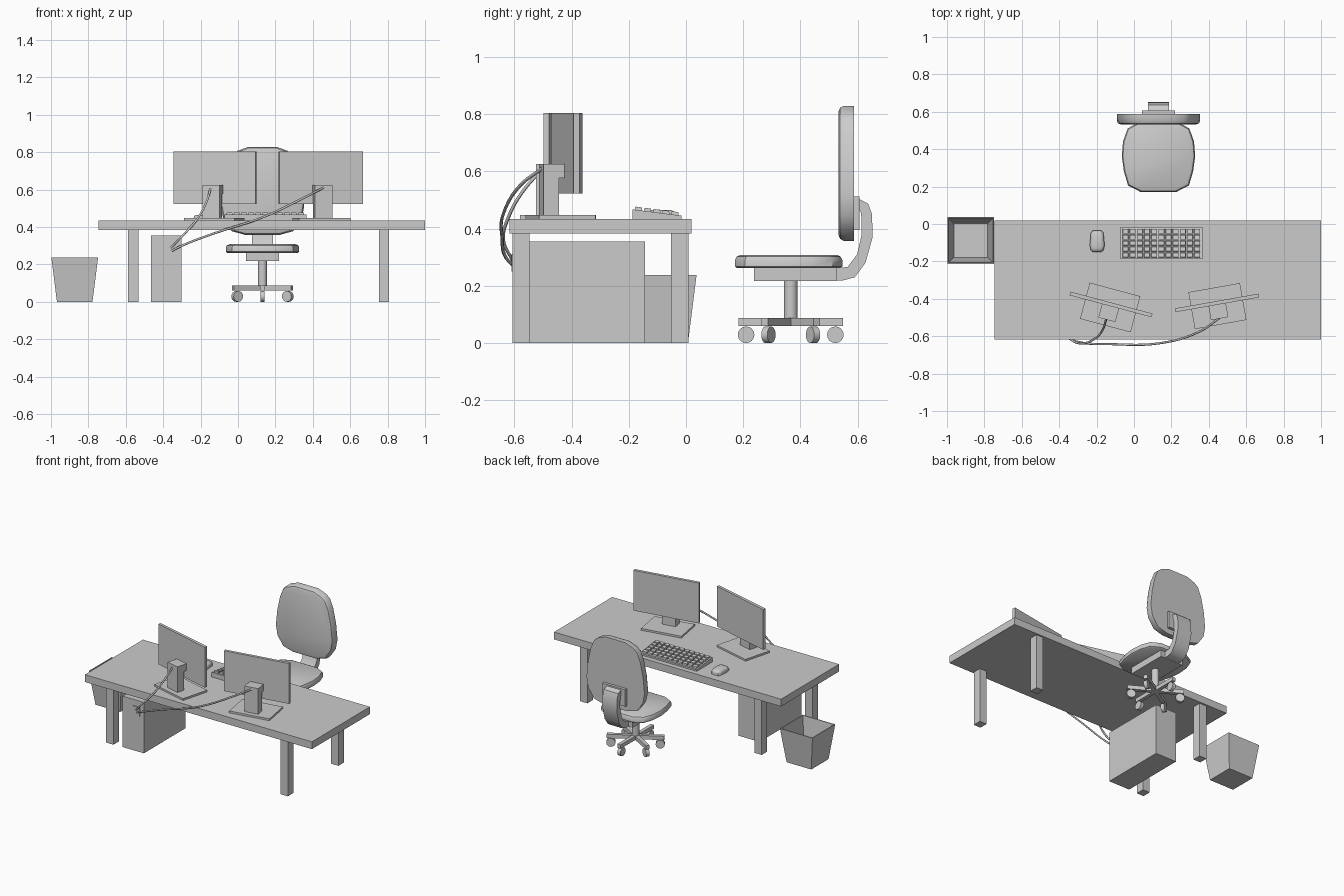
import bpy, math
from mathutils import Matrix, Vector

if "Cube" in bpy.data.objects:
    bpy.data.objects.remove(bpy.data.objects["Cube"])


def mesh(name, verts, faces, smooth=0):
    me = bpy.data.meshes.new(name)
    me.from_pydata(verts, [], faces)
    ob = bpy.data.objects.new(name, me)
    bpy.context.collection.objects.link(ob)
    bpy.ops.object.select_all(action='DESELECT')
    ob.select_set(True)
    bpy.context.view_layer.objects.active = ob
    bpy.ops.object.mode_set(mode='EDIT')
    bpy.ops.mesh.select_all(action='SELECT')
    bpy.ops.mesh.normals_make_consistent(inside=False)
    bpy.ops.object.mode_set(mode='OBJECT')
    if smooth:
        bpy.ops.object.shade_smooth_by_angle(angle=math.radians(smooth))
    return ob


def loft(name, loops, smooth=0):
    """Skin a stack of equal-length loops and cap both ends."""
    n = len(loops[0])
    verts = [v for loop in loops for v in loop]
    faces = [list(range(n))[::-1], list(range(len(verts) - n, len(verts)))]
    for k in range(len(loops) - 1):
        for i in range(n):
            j = (i + 1) % n
            faces.append([k * n + i, k * n + j, k * n + n + j, k * n + n + i])
    return mesh(name, verts, faces, smooth)


def rect(x0, x1, y0, y1, z):
    return [(x0, y0, z), (x1, y0, z), (x1, y1, z), (x0, y1, z)]


def box(name, x0, x1, y0, y1, z0, z1):
    return loft(name, [rect(x0, x1, y0, y1, z0), rect(x0, x1, y0, y1, z1)])


def mirrored(half):
    """Close a right-hand half outline by mirroring it over the first axis."""
    return half + [(-a, b) for a, b in reversed(half)]


# Desk
box("desk_top", -0.745, 1.0, -0.617, 0.02, 0.383, 0.434)
for side, x in (("left", -0.588), ("right", 0.753)):
    for end, y in (("front", -0.607), ("back", -0.052)):
        box(f"{end}_{side}_leg", x, x + 0.055, y, y + 0.06, 0, 0.384)

# Computer tower with socket plate
box("tower", -0.465, -0.302, -0.602, -0.143, 0, 0.354)
box("tower_socket", -0.382, -0.332, -0.609, -0.6, 0.25, 0.312)

# Waste bin: outer walls, thin rim, inner walls and floor
bx, by = -0.873, -0.088
loft("waste_bin", [rect(bx - a, bx + a, by - a, by + a, z) for a, z in
                   ((0.095, 0), (0.125, 0.238), (0.119, 0.238), (0.09, 0.012))])


# Monitors, turned towards the user
def monitor(name, x, y, angle):
    m = Matrix.Translation((x, y, 0)) @ Matrix.Rotation(math.radians(angle), 4, 'Z')
    parts = [box(name + "_screen", -0.227, 0.227, -0.01, 0.01, 0.523, 0.803),
             box(name + "_base", -0.14, 0.14, -0.117, 0.083, 0.433, 0.447)]
    side = [(-0.085, 0.445), (-0.031, 0.445), (-0.031, 0.577),
            (-0.008, 0.577), (-0.008, 0.625), (-0.085, 0.625)]
    parts.append(loft(name + "_neck", [[(s, b, c) for b, c in side] for s in (-0.047, 0.047)]))
    for p in parts:
        p.data.transform(m)


monitor("left_monitor", -0.123, -0.43, -15)
monitor("right_monitor", 0.443, -0.422, 10)

# Keyboard: wedge body with a grid of keys
kx0, kx1, ky0, ky1 = -0.072, 0.366, -0.187, -0.015


def ktop(y):
    return 0.445 + 0.022 * (ky1 - y) / (ky1 - ky0)


loft("keyboard", [[(x, ky0, 0.433), (x, ky1, 0.433), (x, ky1, ktop(ky1)), (x, ky0, ktop(ky0))]
                  for x in (kx0, kx1)])
verts, faces = [], []
for r in range(5):
    for c in range(11):
        x0, y0 = kx0 + 0.010 + c * 0.0383, ky0 + 0.008 + r * 0.0318
        b = len(verts)
        for h, e in ((-0.002, 0), (0.011, 0.002)):
            verts += [(x, y, ktop(y) + h) for x, y, _ in
                      rect(x0 + e, x0 + 0.033 - e, y0 + e, y0 + 0.0265 - e, 0)]
        faces += [[b + 3, b + 2, b + 1, b], [b + 4, b + 5, b + 6, b + 7]]
        faces += [[b + i, b + (i + 1) % 4, b + 4 + (i + 1) % 4, b + 4 + i] for i in range(4)]
mesh("keyboard_keys", verts, faces)

# Mouse
mouse = mirrored([(0.022, -0.057), (0.034, -0.047), (0.04, -0.02),
                  (0.036, 0.02), (0.034, 0.045), (0.024, 0.057)])
loft("mouse", [[(-0.197 + a * s, -0.093 + b * s, z) for a, b in mouse]
               for s, z in ((1, 0.433), (1, 0.449), (0.9, 0.46), (0.7, 0.465))], 40)

# Chair seat and backrest cushions: outlines with a rounded edge on one side
cx, cy = 0.131, 0.366
seat = mirrored([(0.095, -0.19), (0.163, -0.155), (0.185, -0.08), (0.196, 0.0),
                 (0.19, 0.08), (0.165, 0.15), (0.1, 0.185)])
loft("seat", [[(cx + a * s, cy - 0.005 + b * s, z) for a, b in seat]
              for s, z in ((0.96, 0.262), (1, 0.268), (1, 0.29), (0.97, 0.302), (0.9, 0.308))], 40)
back = mirrored([(0.09, -0.236), (0.165, -0.215), (0.21, -0.15), (0.223, -0.08),
                 (0.212, 0.03), (0.19, 0.13), (0.165, 0.19), (0.135, 0.214), (0.075, 0.236)])
loft("backrest", [[(cx + a * s, y, 0.593 + b * s) for a, b in back]
                  for s, y in ((1, 0.587), (1, 0.552), (0.97, 0.538), (0.9, 0.532))], 40)

# Chair support: seat plate, curved bracket, back plate
box("seat_plate", cx - 0.088, cx + 0.088, 0.237, 0.525, 0.217, 0.264)
box("back_plate", cx - 0.088, cx + 0.088, 0.585, 0.606, 0.395, 0.512)
outer = [(0.5, 0.218), (0.545, 0.218), (0.59, 0.23), (0.627, 0.28), (0.652, 0.37),
         (0.65, 0.45), (0.636, 0.488), (0.6, 0.505)]
inner = [(0.5, 0.262), (0.53, 0.262), (0.565, 0.266), (0.598, 0.31), (0.614, 0.38),
         (0.614, 0.43), (0.61, 0.46), (0.6, 0.47)]
bracket = outer + inner[::-1]
n = len(outer)
strip = [[(cx - 0.055, *outer[i]), (cx + 0.055, *outer[i]),
          (cx + 0.055, *inner[i]), (cx - 0.055, *inner[i])] for i in range(n)]
loft("back_bracket", strip, 40)


def cylinder(name, r, depth, loc, rot, sides):
    bpy.ops.mesh.primitive_cylinder_add(vertices=sides, radius=r, depth=depth,
                                        location=loc, rotation=rot)
    bpy.context.object.name = name
    bpy.ops.object.shade_smooth_by_angle(angle=math.radians(40))


# Chair column, six-armed foot and castors
cylinder("chair_column", 0.024, 0.16, (cx, cy, 0.14), (0, 0, 0), 16)
for i in range(6):
    a = math.radians(30 + 60 * i)
    arm = box(f"foot_arm_{i + 1}", 0, 0.182, -0.0125, 0.0125, 0.06, 0.087)
    arm.data.transform(Matrix.Translation((cx, cy, 0)) @ Matrix.Rotation(a, 4, 'Z'))
    p = Vector((cx + 0.156 * math.cos(a), cy + 0.156 * math.sin(a), 0.029))
    cylinder(f"castor_{i + 1}", 0.029, 0.024, p, (math.pi / 2, 0, a), 16)


# Cables from the monitor necks to the tower
def cable(name, pts):
    cu = bpy.data.curves.new(name, 'CURVE')
    cu.dimensions = '3D'
    cu.bevel_depth, cu.bevel_resolution, cu.resolution_u = 0.006, 1, 6
    cu.use_fill_caps = True
    sp = cu.splines.new('BEZIER')
    sp.bezier_points.add(len(pts) - 1)
    for bp, co in zip(sp.bezier_points, pts):
        bp.co = co
        bp.handle_left_type = bp.handle_right_type = 'AUTO'
    bpy.context.collection.objects.link(bpy.data.objects.new(name, cu))


cable("left_cable", [(-0.147, -0.505, 0.605), (-0.17, -0.57, 0.53), (-0.22, -0.62, 0.44),
                     (-0.29, -0.638, 0.36), (-0.36, -0.606, 0.288)])
cable("right_cable", [(0.46, -0.5, 0.612), (0.35, -0.575, 0.555), (0.14, -0.637, 0.455),
                      (-0.13, -0.642, 0.365), (-0.3, -0.63, 0.3), (-0.355, -0.606, 0.272)])
